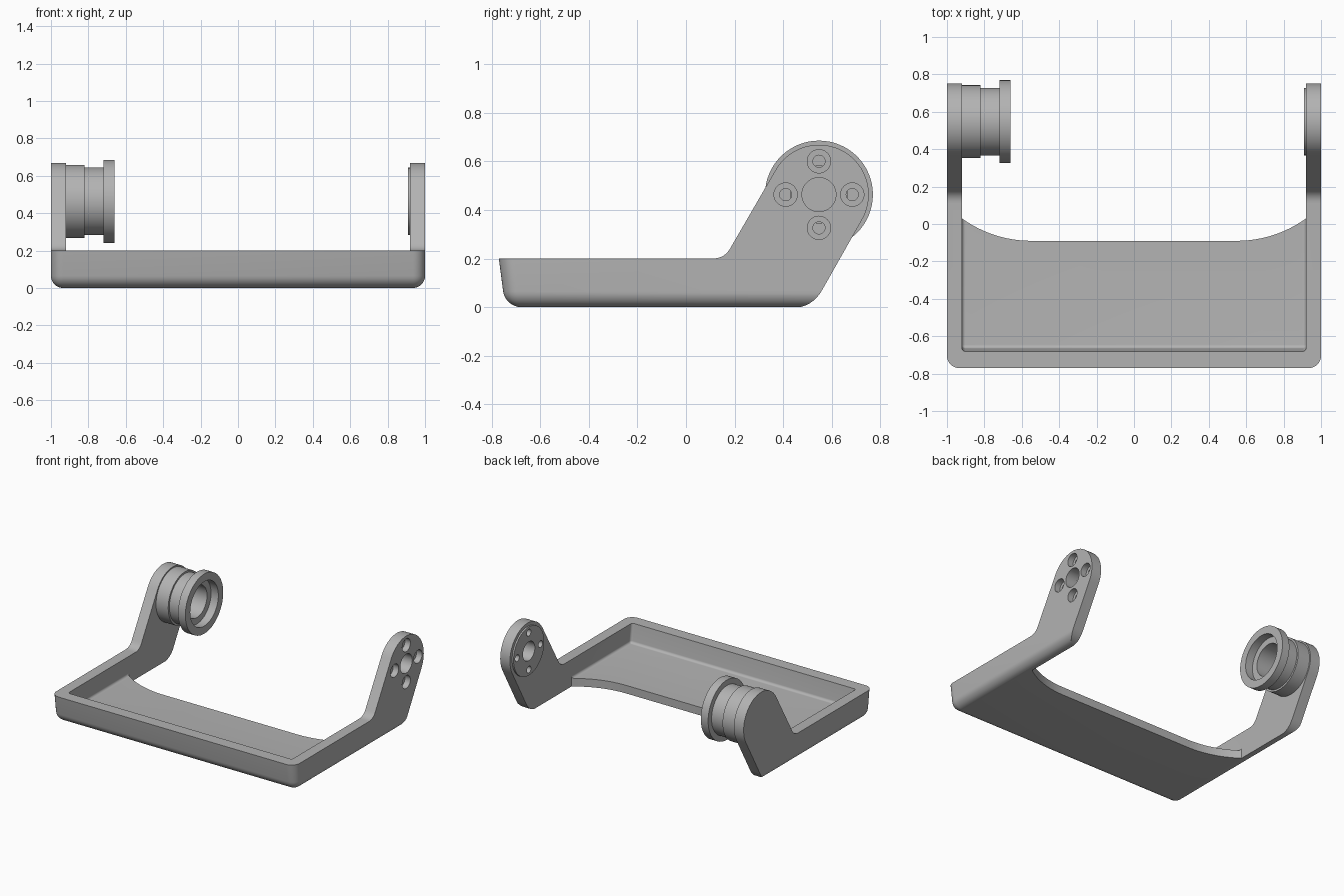
import bpy, bmesh
from math import sin, cos, pi, radians
from mathutils import Vector, Matrix

if "Cube" in bpy.data.objects:
    bpy.data.objects.remove(bpy.data.objects["Cube"], do_unlink=True)

grey = bpy.data.materials.new("plain grey")
grey.use_nodes = True
grey.diffuse_color = (0.45, 0.45, 0.45, 1)
grey.node_tree.nodes["Principled BSDF"].inputs["Base Color"].default_value = grey.diffuse_color

HEAD_Y, HEAD_Z, HEAD_R = 0.547, 0.463, 0.205   # pivot axis of both arms
WALL = 0.92                                    # inner face of the side walls


def to_object(name, bm):
    bmesh.ops.recalc_face_normals(bm, faces=bm.faces)
    mesh = bpy.data.meshes.new(name)
    bm.to_mesh(mesh)
    bm.free()
    mesh.materials.append(grey)
    obj = bpy.data.objects.new(name, mesh)
    bpy.context.collection.objects.link(obj)
    return obj


def prism(name, points, offset):
    """Extrude a planar outline along an offset."""
    bm = bmesh.new()
    face = bm.faces.new([bm.verts.new(p) for p in points])
    new = bmesh.ops.extrude_face_region(bm, geom=[face])["geom"]
    verts = [v for v in new if isinstance(v, bmesh.types.BMVert)]
    bmesh.ops.translate(bm, verts=verts, vec=offset)
    return to_object(name, bm)


def slanted_box(name, half, bottom, radius):
    """Long box with a leaning front, rounded at its front and lower edges."""
    front = lambda z: bottom[0] - 0.13 * (z - bottom[1])
    low, high, back = bottom[1], 1.0, 2.0
    outline = [(-half, front(low), low), (-half, back, low),
               (-half, back, high), (-half, front(high), high)]
    obj = prism(name, outline, (2 * half, 0, 0))
    bm = bmesh.new()
    bm.from_mesh(obj.data)
    edges = [e for e in bm.edges
             if all(v.co.z < high for v in e.verts) and any(v.co.y < back for v in e.verts)
             or all(v.co.y < back for v in e.verts) and any(v.co.z < high for v in e.verts)]
    bmesh.ops.bevel(bm, geom=edges, offset=radius, segments=8, profile=0.5, affect='EDGES')
    bmesh.ops.recalc_face_normals(bm, faces=bm.faces)
    bm.to_mesh(obj.data)
    bm.free()
    return obj


def cylinder(name, x0, x1, radius, y=HEAD_Y, z=HEAD_Z, sides=48):
    ring = [(x0, y + radius * cos(2 * pi * i / sides), z + radius * sin(2 * pi * i / sides))
            for i in range(sides)]
    return prism(name, ring, (x1 - x0, 0, 0))


def combine(target, tool, operation):
    """Apply a boolean and discard the tool."""
    mod = target.modifiers.new("cut", 'BOOLEAN')
    mod.object, mod.operation, mod.solver = tool, operation, 'EXACT'
    bpy.context.view_layer.update()
    graph = bpy.context.evaluated_depsgraph_get()
    mesh = bpy.data.meshes.new_from_object(target.evaluated_get(graph))
    target.modifiers.clear()
    target.data = mesh
    bpy.data.objects.remove(tool, do_unlink=True)


def rounded(a, corner, b, steps=8):
    """Curve from a to b, pulled towards the corner."""
    a, corner, b = Vector(a), Vector(corner), Vector(b)
    return [tuple(a.lerp(corner, t).lerp(corner.lerp(b, t), t))
            for t in (i / steps for i in range(steps + 1))]


# Side outline: flat rim, sloping arm, round head
outline = [(-0.95, -0.003), (-0.95, 0.2)]
outline += rounded((0.11, 0.2), (0.158, 0.2), (0.182, 0.242))
for i in range(33):
    a = radians(150 - 180 * i / 32)
    outline.append((HEAD_Y + HEAD_R * cos(a), HEAD_Z + HEAD_R * sin(a)))
outline += rounded((0.56, 0.07), (0.519, -0.003), (0.435, -0.003))
frame = prism("tray_frame", [(-1.1, y, z) for y, z in outline], (2.2, 0, 0))

# Outer rounded shell, then the hollow of the tray
combine(frame, slanted_box("shell", 1.0, (-0.744, 0.0), 0.065), 'INTERSECT')
combine(frame, slanted_box("hollow", WALL, (-0.663, 0.06), 0.018), 'DIFFERENCE')

# Floor ends in a shallow curved cut-out at the back
sweep, turn = 0.63, 0.627
side = [(0.55 + sweep * sin(turn * i / 12), -0.09 + sweep * (1 - cos(turn * i / 12)))
        for i in range(13)]
side[-1] = (WALL, side[-1][1])
plan = side + [(WALL, 2), (-WALL, 2)] + [(-x, y) for x, y in reversed(side)]
combine(frame, prism("floor_cut", [(x, y, -1) for x, y in plan], (0, 0, 3)), 'DIFFERENCE')

# Left arm: inner boss, centre hole and four counterbored screw holes
combine(frame, cylinder("boss", 0.908, 0.95, 0.18), 'UNION')
combine(frame, cylinder("centre_hole", 0.8, 1.1, 0.07), 'DIFFERENCE')
for k in range(4):
    y = HEAD_Y + 0.137 * cos(k * pi / 2)
    z = HEAD_Z + 0.137 * sin(k * pi / 2)
    combine(frame, cylinder("screw_hole", 0.8, 1.1, 0.025, y, z, 24), 'DIFFERENCE')
    combine(frame, cylinder("counterbore", 0.955, 1.1, 0.048, y, z, 32), 'DIFFERENCE')

# Right arm: stepped hollow spool turned about the pivot axis
profile = [(-0.925, 0.195), (-0.82, 0.195), (-0.82, 0.181), (-0.72, 0.181),
           (-0.72, 0.222), (-0.66, 0.222), (-0.66, 0.165), (-0.72, 0.165),
           (-0.72, 0.118), (-0.915, 0.118), (-0.915, 0)]
bm = bmesh.new()
verts = [bm.verts.new((x, 0, r)) for x, r in profile]
edges = [bm.edges.new(pair) for pair in zip(verts, verts[1:])]
bmesh.ops.spin(bm, geom=verts + edges, cent=(0, 0, 0), axis=(1, 0, 0),
               angle=2 * pi, steps=64, use_duplicate=False)
bmesh.ops.remove_doubles(bm, verts=bm.verts, dist=0.0005)
bmesh.ops.holes_fill(bm, edges=[e for e in bm.edges if e.is_boundary], sides=0)
bmesh.ops.transform(bm, verts=bm.verts, matrix=Matrix.Translation((0, HEAD_Y, HEAD_Z)))
spool = to_object("spool", bm)

# Smooth shading with crisp edges
bpy.ops.object.select_all(action='DESELECT')
for obj in (frame, spool):
    obj.select_set(True)
bpy.context.view_layer.objects.active = frame
bpy.ops.object.shade_smooth_by_angle(angle=radians(30))
